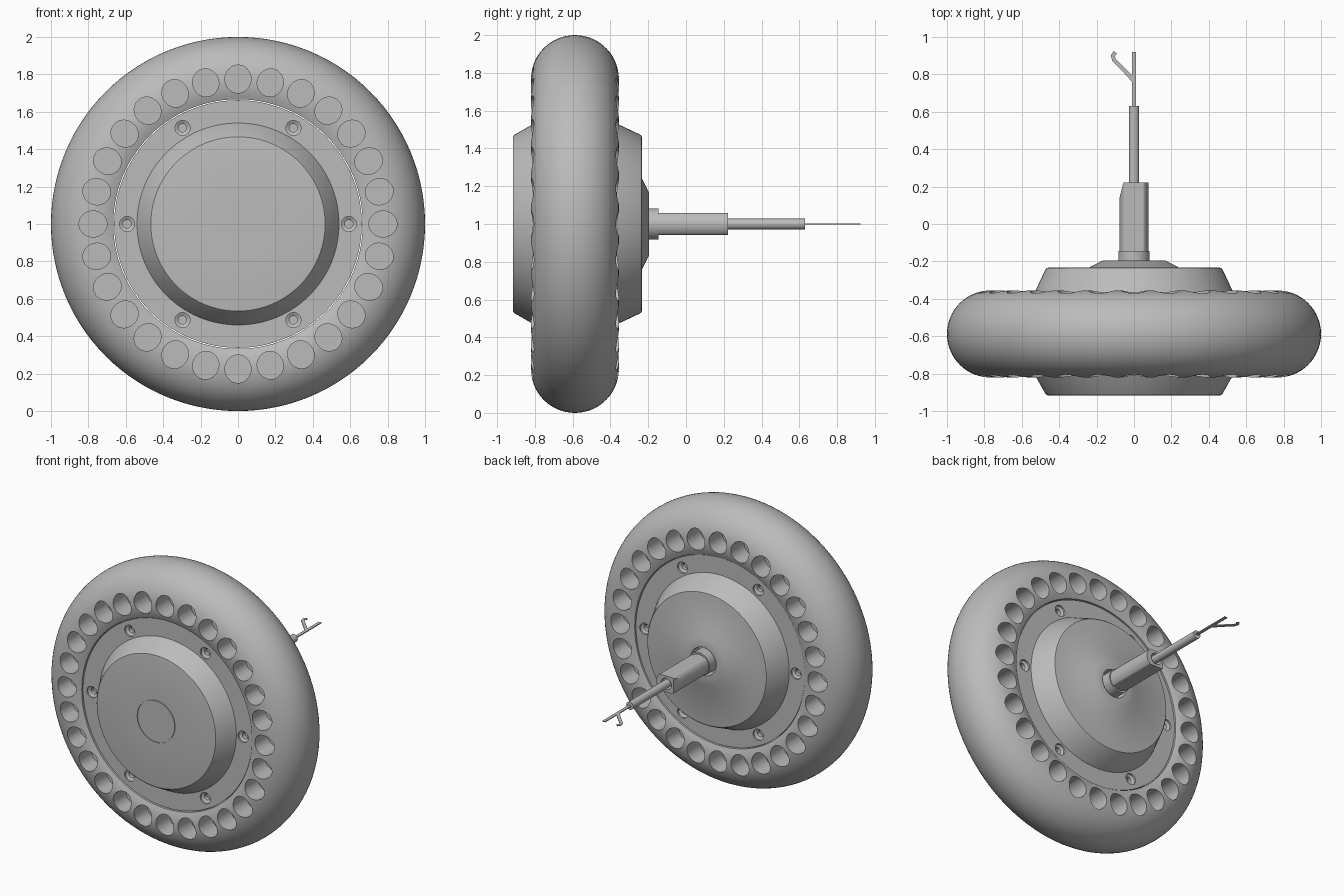
import bpy, bmesh, math
from mathutils import Matrix, Vector

old = bpy.data.objects.get("Cube")
if old:
    bpy.data.objects.remove(old, do_unlink=True)

grey = bpy.data.materials.new("plain grey")
grey.use_nodes = True
COLOUR = (0.5, 0.5, 0.5, 1)
grey.diffuse_color = COLOUR
grey.node_tree.nodes["Principled BSDF"].inputs["Base Color"].default_value = COLOUR

MID = -0.588          # middle plane of the wheel
HUB_Z = 1.0           # height of the axle


def finish(name, bm, angle=30):
    bmesh.ops.recalc_face_normals(bm, faces=bm.faces)
    me = bpy.data.meshes.new(name)
    bm.to_mesh(me)
    bm.free()
    ob = bpy.data.objects.new(name, me)
    bpy.context.collection.objects.link(ob)
    me.materials.append(grey)
    if angle:
        smooth(ob, angle)
    return ob


def smooth(ob, angle=30):
    bpy.ops.object.select_all(action='DESELECT')
    ob.select_set(True)
    bpy.context.view_layer.objects.active = ob
    bpy.ops.object.shade_smooth_by_angle(angle=math.radians(angle))


def lathe_into(bm, profile, steps, closed=False):
    """Spin (radius, y) points around the y axis."""
    part = bmesh.new()
    vs = [part.verts.new((r, y, 0)) for r, y in profile]
    es = [part.edges.new(p) for p in zip(vs, vs[1:])]
    if closed:
        es.append(part.edges.new((vs[-1], vs[0])))
    bmesh.ops.spin(part, geom=vs + es, cent=(0, 0, 0), axis=(0, 1, 0),
                   angle=2 * math.pi, steps=steps)
    bmesh.ops.remove_doubles(part, verts=part.verts, dist=1e-5)
    bmesh.ops.recalc_face_normals(part, faces=part.faces)
    me = bpy.data.meshes.new("part")
    part.to_mesh(me)
    part.free()
    first = len(bm.verts)
    bm.from_mesh(me)
    bpy.data.meshes.remove(me)
    bm.verts.ensure_lookup_table()
    return bm.verts[first:]


def lathe(name, profile, steps=96, closed=False, angle=30):
    bm = bmesh.new()
    verts = lathe_into(bm, profile, steps, closed)
    bmesh.ops.translate(bm, vec=(0, 0, HUB_Z), verts=verts)
    return finish(name, bm, angle)


def ring_cutter(name, profile, count, radius, faces_y, stretch=1.0):
    """Pocket cutters around the axle on both faces; profile depth runs inward."""
    bm = bmesh.new()
    for side, y in zip((1, -1), faces_y):
        for i in range(count):
            vs = lathe_into(bm, [(r, y + side * d) for r, d in profile], 32)
            place = (Matrix.Translation((0, 0, HUB_Z))
                     @ Matrix.Rotation(2 * math.pi * i / count, 4, 'Y')
                     @ Matrix.Translation((radius, 0, 0))
                     @ Matrix.Diagonal((stretch, 1, 1, 1)))
            bmesh.ops.transform(bm, matrix=place, verts=vs)
    ob = finish(name, bm, 0)
    ob.hide_render = True
    return ob


def cut(ob, cutter):
    mod = ob.modifiers.new("pockets", 'BOOLEAN')
    mod.operation = 'DIFFERENCE'
    mod.solver = 'EXACT'
    mod.object = cutter
    bpy.context.view_layer.objects.active = ob
    bpy.ops.object.modifier_apply(modifier=mod.name)
    bpy.data.objects.remove(cutter, do_unlink=True)
    smooth(ob)


# Tyre: round section cut off at the bore, with pockets on both shoulders
BORE, TUBE = 0.667, 0.233
start = math.acos((BORE - 1 + TUBE) / TUBE)
section = []
for i in range(41):
    a = -start + 2 * start * i / 40
    section.append((1 - TUBE + TUBE * math.cos(a), MID + TUBE * math.sin(a)))
tyre = lathe("tyre", section, 112, closed=True, angle=0)
pocket = [(0, -0.05), (0.07, -0.05), (0.07, 0.15), (0, 0.15)]
cut(tyre, ring_cutter("tyre_pockets", pocket, 28, 0.775,
                      (MID - TUBE, MID + TUBE), 1.07))

# Motor housing: flanges, sloped covers, front seam and rear boss
FRONT, BACK = -0.79, -0.385
housing = lathe("motor_housing", [
    (0, -0.917), (0.145, -0.917), (0.145, -0.911), (0.149, -0.911),
    (0.149, -0.917), (0.455, -0.917), (0.466, -0.915), (0.474, -0.906),
    (0.54, FRONT), (0.662, FRONT), (0.662, BACK), (0.54, BACK),
    (0.474, -0.244), (0.466, -0.235), (0.455, -0.233), (0.24, -0.233),
    (0.165, -0.195), (0.1, -0.195), (0.1, -0.27), (0, -0.27)], 112, angle=0)
screw_hole = [(0, -0.02), (0.04, -0.02), (0.04, 0.012), (0.022, 0.022),
              (0.022, 0.05), (0, 0.05)]
cut(housing, ring_cutter("screw_recesses", screw_hole, 6, 0.593, (FRONT, BACK)))

# Collar around the axle
lathe("axle_collar", [(0.07, -0.28), (0.083, -0.28), (0.083, -0.145),
                      (0.07, -0.145)], 48, closed=True)

# Axle: round bar with two flats, shaved on one side at the tip
bm = bmesh.new()
vs = lathe_into(bm, [(0, -0.28), (0.077, -0.28), (0.077, 0.222), (0.04, 0.222),
                     (0.04, 0.12), (0, 0.12)], 64)
for v in vs:
    v.co.z = max(-0.057, min(0.057, v.co.z))
geom = bm.verts[:] + bm.edges[:] + bm.faces[:]
res = bmesh.ops.bisect_plane(bm, geom=geom, plane_co=(-0.077, 0.14, 0),
                             plane_no=Vector((-1, 0.25, 0)).normalized(),
                             clear_outer=True)
rim = [e for e in res["geom_cut"] if isinstance(e, bmesh.types.BMEdge)]
bmesh.ops.holes_fill(bm, edges=rim)
bmesh.ops.translate(bm, vec=(0, 0, HUB_Z), verts=bm.verts)
finish("axle", bm)

# Cable sheath leaving the axle
lathe("cable_sheath", [(0, 0.1), (0.028, 0.1), (0.028, 0.63), (0, 0.63)], 32)


def ribbon(name, path, width=0.022, thick=0.006):
    """Flat lead following (x, y) points."""
    pts = [Vector((x, y, HUB_Z)) for x, y in path]
    bm = bmesh.new()
    rows = []
    for i, p in enumerate(pts):
        d = (pts[min(i + 1, len(pts) - 1)] - pts[max(i - 1, 0)]).normalized()
        w = Vector((d.y, -d.x, 0)) * width / 2
        h = Vector((0, 0, thick / 2))
        rows.append([bm.verts.new(p + o) for o in (w + h, h - w, -w - h, w - h)])
    for a, b in zip(rows, rows[1:]):
        for k in range(4):
            bm.faces.new((a[k], a[k - 1], b[k - 1], b[k]))
    bm.faces.new(rows[0])
    bm.faces.new(rows[-1])
    return finish(name, bm)


# Flat leads at the cable end
ribbon("main_lead", [(0, 0.62), (0, 0.92)])
ribbon("branch_lead", [(0, 0.765), (-0.05, 0.82), (-0.108, 0.878),
                       (-0.113, 0.9), (-0.1, 0.918)])
